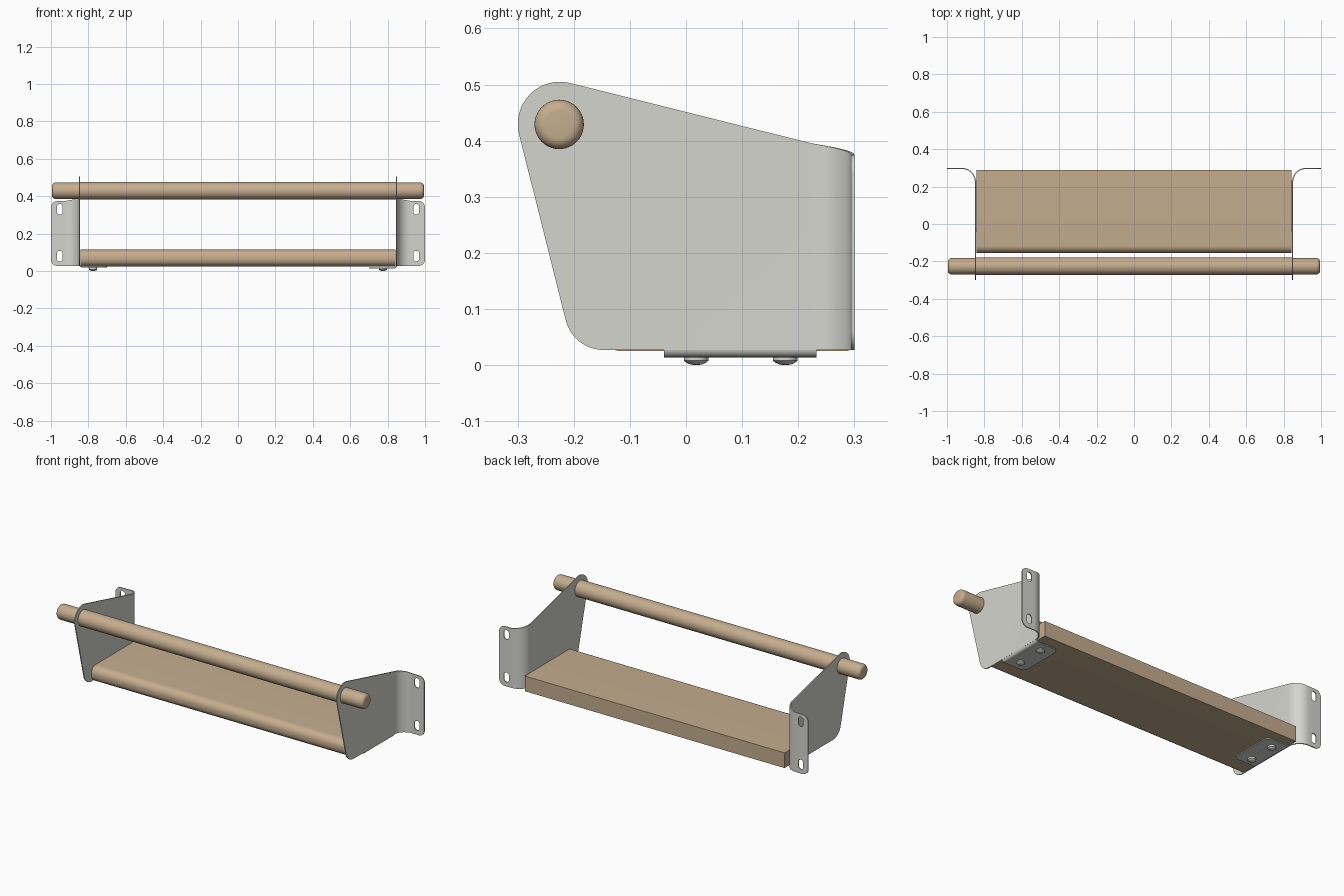
import bpy, bmesh, math
from mathutils import Vector, Matrix

cube = bpy.data.objects.get("Cube")
if cube:
    bpy.data.objects.remove(cube, do_unlink=True)


def material(name, rgb):
    m = bpy.data.materials.new(name)
    m.use_nodes = True
    m.diffuse_color = (*rgb, 1)
    m.node_tree.nodes["Principled BSDF"].inputs["Base Color"].default_value = (*rgb, 1)
    return m


WOOD = material("light wood", (0.56, 0.42, 0.275))
METAL = material("pale grey metal", (0.66, 0.665, 0.62))


def finish(bm, name, mat):
    bmesh.ops.recalc_face_normals(bm, faces=bm.faces)
    mesh = bpy.data.meshes.new(name)
    bm.to_mesh(mesh)
    bm.free()
    mesh.materials.append(mat)
    ob = bpy.data.objects.new(name, mesh)
    bpy.context.collection.objects.link(ob)
    bpy.ops.object.select_all(action="DESELECT")
    ob.select_set(True)
    bpy.context.view_layer.objects.active = ob
    bpy.ops.object.shade_smooth_by_angle(angle=math.radians(35))
    return ob


def rounded(corners, steps=10):
    """Closed 2D outline from (x, y, radius) corners."""
    out = []
    for i, (x, y, r) in enumerate(corners):
        p = Vector((x, y))
        if r == 0:
            out.append(p)
            continue
        a = (Vector(corners[i - 1][:2]) - p).normalized()
        b = (Vector(corners[(i + 1) % len(corners)][:2]) - p).normalized()
        half = a.angle(b) / 2
        centre = p + (a + b).normalized() * (r / math.sin(half))
        start = p + a * (r / math.tan(half)) - centre
        end = p + b * (r / math.tan(half)) - centre
        turn = start.angle_signed(end)
        for k in range(steps + 1):
            t = -turn * k / steps
            out.append(centre + Matrix.Rotation(t, 2) @ start)
    return out


def fold(d, flat, r):
    """Follow a right-angle bend: distance along the sheet to (along, across)."""
    t = (d - flat) / r
    if t <= 0:
        return d, 0
    if t < math.pi / 2:
        return flat + r * math.sin(t), r * (1 - math.cos(t))
    return flat + r, r + d - flat - r * math.pi / 2


def bent_sheet(name, loops, flat, r, place, thick=0.006, cuts=10):
    """Flat outline with holes, sliced across the bend, folded and thickened."""
    bm = bmesh.new()
    for loop in loops:
        vs = [bm.verts.new((p.x, p.y, 0)) for p in loop]
        for i, v in enumerate(vs):
            bm.edges.new((vs[i - 1], v))
    bmesh.ops.triangle_fill(bm, use_beauty=True, edges=bm.edges[:], normal=(0, 0, 1))
    for k in range(cuts + 1):
        d = flat + r * math.pi / 2 * k / cuts
        bmesh.ops.bisect_plane(bm, geom=bm.verts[:] + bm.edges[:] + bm.faces[:],
                               plane_co=(d, 0, 0), plane_no=(1, 0, 0))
    for v in bm.verts:
        along, across = fold(v.co.x, flat, r)
        v.co = place(along, across, v.co.y)
    bmesh.ops.recalc_face_normals(bm, faces=bm.faces)
    bmesh.ops.solidify(bm, geom=bm.faces[:], thickness=thick)
    return finish(bm, name, METAL)


def lathe(name, profile, mat, matrix, steps=40):
    """Spin a (radius, height) profile about z, then place it."""
    bm = bmesh.new()
    vs = [bm.verts.new((r, 0, z)) for r, z in profile]
    es = [bm.edges.new(pair) for pair in zip(vs, vs[1:])]
    bmesh.ops.spin(bm, geom=vs + es, cent=(0, 0, 0), axis=(0, 0, 1),
                   angle=math.tau, steps=steps)
    bmesh.ops.remove_doubles(bm, verts=bm.verts, dist=1e-5)
    bmesh.ops.transform(bm, matrix=matrix, verts=bm.verts)
    return finish(bm, name, mat)


# Shelf board with a rounded front edge
bm = bmesh.new()
outline = rounded([(-0.155, 0.025, 0.04), (0.29, 0.025, 0), (0.29, 0.114, 0), (-0.155, 0.114, 0.04)])
face = bm.faces.new([bm.verts.new((-0.841, p.x, p.y)) for p in outline])
extruded = bmesh.ops.extrude_face_region(bm, geom=[face])["geom"]
bmesh.ops.translate(bm, vec=(1.682, 0, 0), verts=[g for g in extruded if isinstance(g, bmesh.types.BMVert)])
finish(bm, "shelf_board", WOOD)

# Hanging rod, slimmer outside the brackets, with rounded ends
R, r, fillet = 0.047, 0.044, 0.02
half = [(R, 0.845), (r, 0.845)]
for k in range(7):
    t = math.pi / 2 * k / 6
    half.append((r - fillet * (1 - math.cos(t)), 0.975 + fillet * math.sin(t)))
half.append((0, 0.995))
rod = [(q, -z) for q, z in reversed(half)] + half
lathe("hanging_rod", rod, WOOD,
      Matrix.Translation((0, -0.226, 0.429)) @ Matrix.Rotation(math.pi / 2, 4, "Y"))

# Bracket outline, unfolded: side plate, bend, wall flange
X, FLAT, BEND = 0.845, 0.225, 0.075
flange = FLAT + BEND * math.pi / 2
tip = flange + 1 - X - BEND
plate = rounded([(-0.201, 0.027, 0.07), (tip, 0.027, 0.035), (tip, 0.375, 0.035),
                 (flange, 0.375, 0), (FLAT, 0.395, 0), (-0.328, 0.533, 0.075)], 16)
slots = []
for z in (0.08, 0.33):
    u, w, h = tip - 0.047, 0.016, 0.028
    slots.append(rounded([(u - w, z - h, 0.0155), (u + w, z - h, 0.0155),
                          (u + w, z + h, 0.0155), (u - w, z + h, 0.0155)], 6))

# Support tab outline, unfolded
tab = rounded([(0, -0.039, 0), (0.15, -0.039, 0.03), (0.15, 0.233, 0.03), (0, 0.233, 0)])

# Screw head profile
screw = [(0, 0), (0.01, 0.001), (0.017, 0.004), (0.022, 0.008), (0.022, 0.018), (0, 0.018)]

for side, label in ((1, "left"), (-1, "right")):
    bent_sheet(label + "_bracket", [plate] + slots, FLAT, BEND,
               lambda a, c, z: Vector((side * (X + c), a, z)))
    bent_sheet(label + "_support_tab", [tab], 0, 0.01,
               lambda a, c, y: Vector((side * (X - c), y, 0.03 - a)), cuts=5)
    for n, y in enumerate((0.018, 0.177)):
        lathe(f"{label}_screw_{n + 1}", screw, METAL, Matrix.Translation((side * 0.775, y, 0)), 24)
